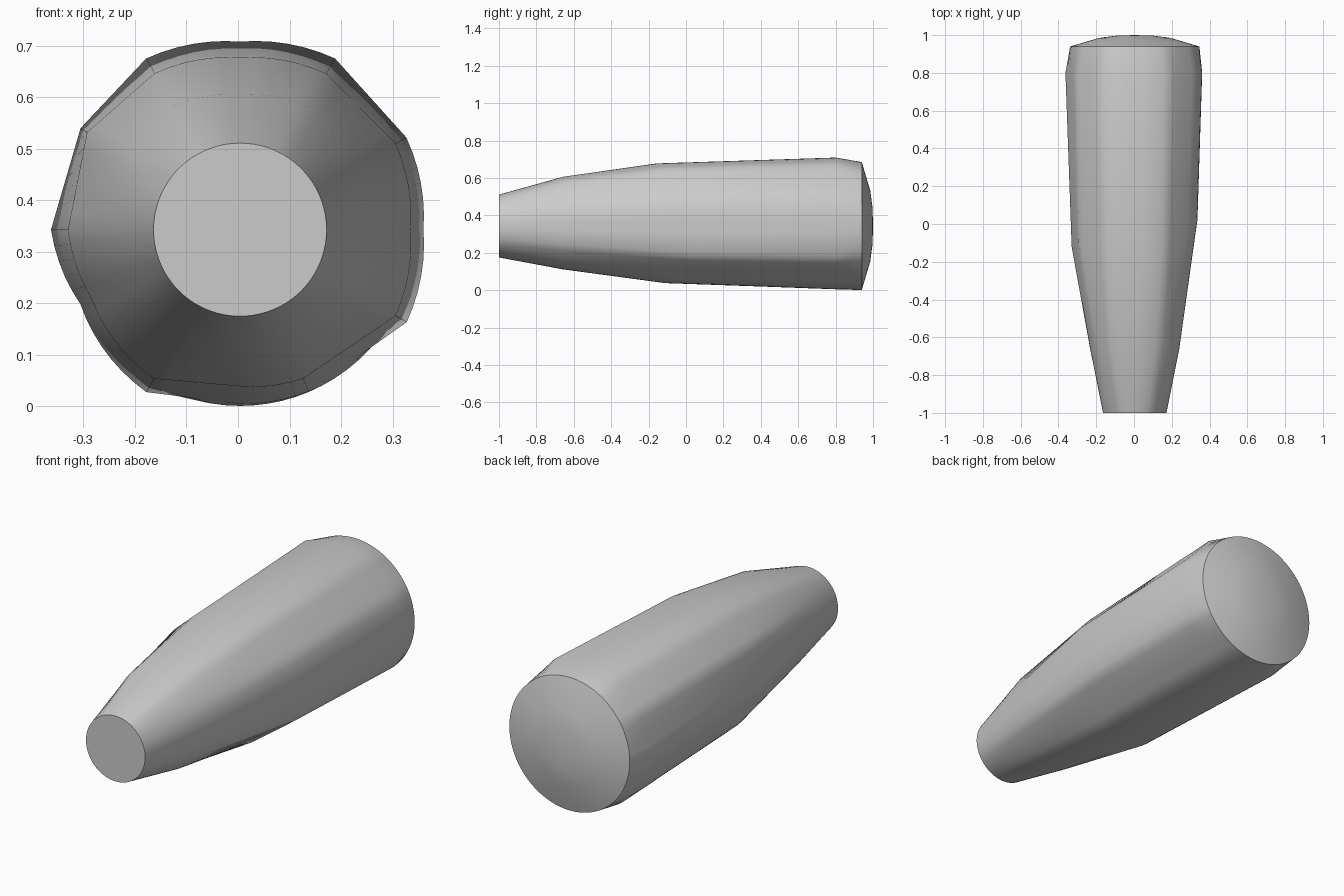
import bpy, bmesh, math

cube = bpy.data.objects.get("Cube")
if cube:
    bpy.data.objects.remove(cube)

CX, CZ = 0.004, 0.343

# Facet corners: angle, tip radius, mid radius, wide radius, y of mid corner, flat to next
corners = [
    (0, 0.235, 0.331, 0.356, 0.05, False),
    (29, 0.245, 0.345, 0.369, -0.05, True),
    (61, 0.273, 0.346, 0.380, -0.14, False),
    (90, 0.262, 0.334, 0.365, -0.16, False),
    (118.7, 0.272, 0.346, 0.379, -0.14, True),
    (147.5, 0.245, 0.352, 0.367, -0.10, True),
    (180, 0.236, 0.334, 0.367, -0.12, False),
    (205, 0.232, 0.318, 0.342, -0.12, False),
    (240, 0.238, 0.334, 0.364, -0.13, True),
    (270, 0.231, 0.304, 0.338, -0.12, False),
    (293, 0.232, 0.314, 0.341, -0.08, True),
    (331, 0.240, 0.345, 0.370, 0.03, False),
]


def lerp(a, b, t):
    return a + (b - a) * t


def polar(deg, r):
    a = math.radians(deg)
    return r * math.cos(a), r * math.sin(a)


def section_point(a0, r0, a1, r1, t, flat):
    """Point between two corners, along a straight facet or a rounded arc."""
    if flat:
        p, q = polar(a0, r0), polar(a1, r1)
        return lerp(p[0], q[0], t), lerp(p[1], q[1], t)
    return polar(lerp(a0, a1, t), lerp(r0, r1, t))


# Each station around the handle yields one lengthwise strip of points
bm = bmesh.new()
strips = []
dome = [(0.342, 0.94), (0.19, 0.985), (0.10, 0.997)]
for i, c in enumerate(corners):
    n = corners[(i + 1) % len(corners)]
    a0, a1 = c[0], n[0] if n[0] > c[0] else n[0] + 360
    steps = max(3, round((a1 - a0) / 5))
    for s in range(steps):
        t = s / steps
        ang = lerp(a0, a1, t)
        pts = [(polar(ang, 0.168), -1)]
        pts.append((section_point(a0, c[1], a1, n[1], t, False), -0.66))
        pts.append((section_point(a0, c[2], a1, n[2], t, c[5]), lerp(c[4], n[4], t)))
        pts.append((section_point(a0, c[3], a1, n[3], t, c[5]), 0.8))
        pts += [(polar(ang, r), y) for r, y in dome]
        strips.append([bm.verts.new((CX + p[0], y, CZ + p[1])) for p, y in pts])

# Skin the sides, close the flat front and the domed back
tip = bm.verts.new((CX, 1, CZ))
for i, a in enumerate(strips):
    b = strips[(i + 1) % len(strips)]
    for k in range(len(a) - 1):
        bm.faces.new((a[k], b[k], b[k + 1], a[k + 1]))
    bm.faces.new((a[-1], b[-1], tip))
bm.faces.new([s[0] for s in strips])
bmesh.ops.recalc_face_normals(bm, faces=bm.faces)

mesh = bpy.data.meshes.new("handle")
bm.to_mesh(mesh)
bm.free()
handle = bpy.data.objects.new("handle", mesh)
bpy.context.collection.objects.link(handle)

# Plain grey finish
grey = bpy.data.materials.new("light_grey")
grey.use_nodes = True
colour = (0.6, 0.6, 0.6, 1)
grey.diffuse_color = colour
grey.node_tree.nodes["Principled BSDF"].inputs["Base Color"].default_value = colour
mesh.materials.append(grey)

bpy.ops.object.select_all(action="DESELECT")
handle.select_set(True)
bpy.context.view_layer.objects.active = handle
bpy.ops.object.shade_smooth_by_angle(angle=math.radians(35))
